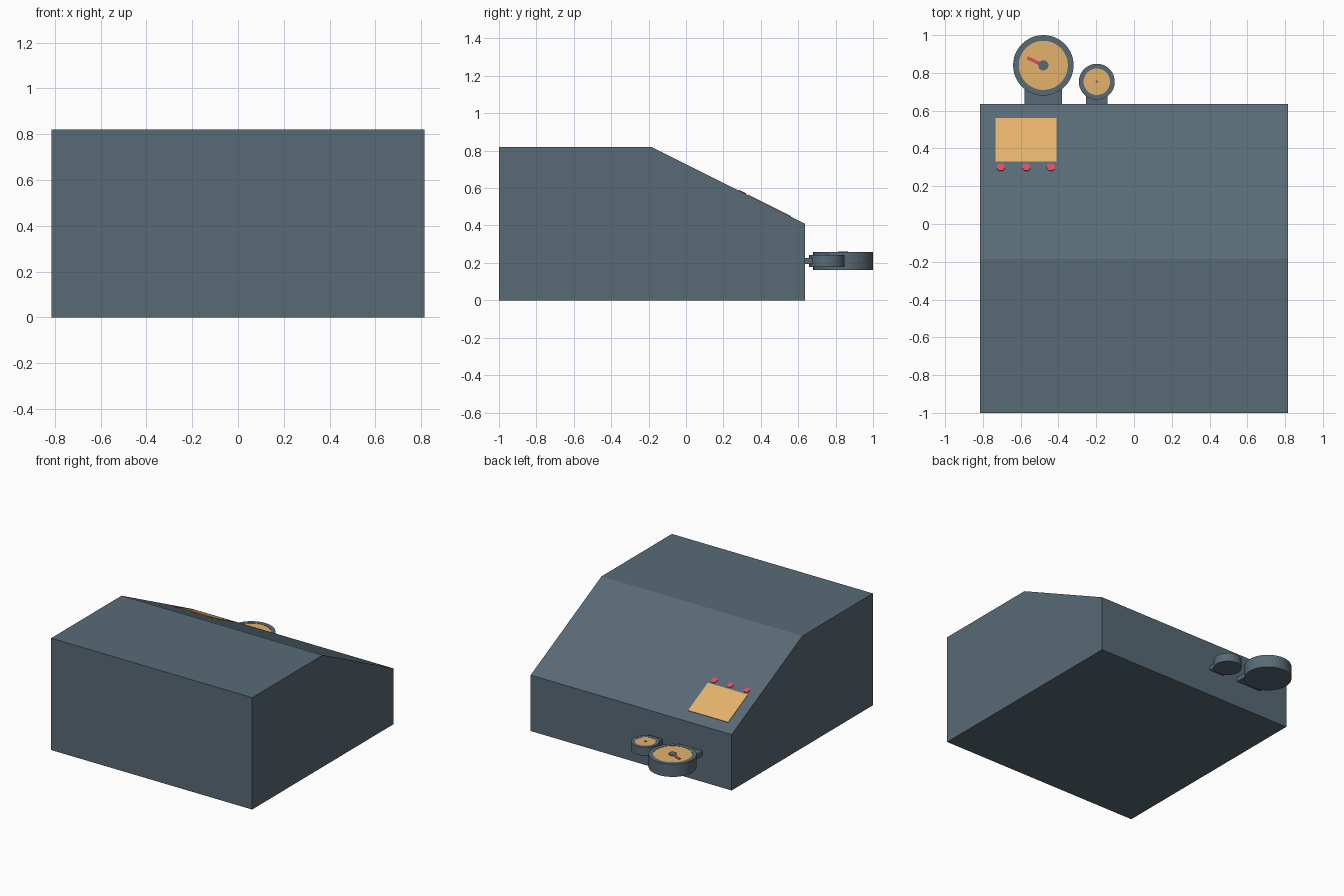
import bpy, bmesh, math
from mathutils import Matrix, Vector

if "Cube" in bpy.data.objects:
    bpy.data.objects.remove(bpy.data.objects["Cube"])


def material(name, rgb):
    m = bpy.data.materials.new(name)
    lin = [(c / 255 / 12.92) if c < 10 else ((c / 255 + 0.055) / 1.055) ** 2.4 for c in rgb]
    m.diffuse_color = (*lin, 1)
    m.use_nodes = True
    m.node_tree.nodes["Principled BSDF"].inputs["Base Color"].default_value = m.diffuse_color
    return m


SLATE = material("slate", (88, 106, 118))
AMBER = material("amber", (228, 178, 106))
RED = material("red", (222, 76, 100))


def finish(name, bm, mat, smooth=False):
    bmesh.ops.recalc_face_normals(bm, faces=bm.faces)
    me = bpy.data.meshes.new(name)
    bm.to_mesh(me)
    bm.free()
    ob = bpy.data.objects.new(name, me)
    bpy.context.collection.objects.link(ob)
    me.materials.append(mat)
    if smooth:
        bpy.context.view_layer.objects.active = ob
        ob.select_set(True)
        bpy.ops.object.shade_smooth_by_angle(angle=math.radians(35))
        ob.select_set(False)
    return ob


def box(name, center, size, mat, rot=Matrix()):
    bm = bmesh.new()
    m = Matrix.Translation(center) @ rot @ Matrix.Diagonal((*size, 1))
    bmesh.ops.create_cube(bm, size=1, matrix=m)
    return finish(name, bm, mat)


def disc(name, center, r, h, mat, rot=Matrix(), seg=32):
    bm = bmesh.new()
    bmesh.ops.create_cone(bm, cap_ends=True, segments=seg, radius1=r, radius2=r,
                          depth=h, matrix=Matrix.Translation(center) @ rot)
    return finish(name, bm, mat)


def case(name, x, y, z0, z1, r, r_in, lip, seg=48):
    # round housing with a raised rim, lathed from a half profile
    bm = bmesh.new()
    prof = [(r, z0), (r, z1), (r_in, z1), (r_in, z1 - lip)]
    rings = [[bm.verts.new((x + a * math.cos(t), y + a * math.sin(t), b))
              for t in (2 * math.pi * i / seg for i in range(seg))] for a, b in prof]
    for lo, hi in zip(rings, rings[1:]):
        for i in range(seg):
            j = (i + 1) % seg
            bm.faces.new((lo[i], lo[j], hi[j], hi[i]))
    bm.faces.new(rings[0])
    bm.faces.new(rings[-1])
    return finish(name, bm, SLATE)


# Console body: side profile extruded across x
W = 0.815
bm = bmesh.new()
side = [(-1, 0), (0.635, 0), (0.635, 0.41), (-0.185, 0.82), (-1, 0.82)]
face = bm.faces.new([bm.verts.new((-W, y, z)) for y, z in side])
ext = bmesh.ops.extrude_face_region(bm, geom=[face])["geom"]
bmesh.ops.translate(bm, vec=(2 * W, 0, 0), verts=[g for g in ext if isinstance(g, bmesh.types.BMVert)])
finish("console_body", bm, SLATE)

# Screen and buttons lying on the slope
tilt = math.atan2(-0.41, 0.82)
slope = Matrix.Rotation(tilt, 4, 'X')


def on_slope(x, y):
    return Vector((x, y, 0.41 + (0.635 - y) * 0.5))


box("screen", on_slope(-0.572, 0.445), (0.325, 0.23 / math.cos(tilt), 0.008), AMBER, slope)
for i, x in enumerate((-0.705, -0.57, -0.44)):
    disc(f"button_{i + 1}", on_slope(x, 0.30), 0.022, 0.009, RED, slope, 16)

# Two round gauges on brackets behind the body
for name, x, y, r, r_in, hz, w in (("large", -0.48, 0.84, 0.16, 0.13, 0.047, 0.2),
                                   ("small", -0.197, 0.753, 0.095, 0.07, 0.031, 0.115)):
    case(f"{name}_gauge_case", x, y, 0.21 - hz, 0.21 + hz, r, r_in, 0.005)
    disc(f"{name}_gauge_dial", (x, y, 0.21 + hz - 0.004), r_in, 0.004, AMBER, seg=48)
    box(f"{name}_gauge_bracket", (x, (0.63 + y) / 2, 0.21), (w, y - 0.63, 0.034), SLATE)

# Hubs and needle
top = 0.21 + 0.047
disc("large_gauge_hub", (-0.48, 0.84, top), 0.027, 0.008, SLATE)
disc("small_gauge_hub", (-0.197, 0.753, 0.241), 0.01, 0.006, SLATE, seg=3)
box("gauge_needle", (-0.522, 0.86, top), (0.095, 0.018, 0.005), RED,
    Matrix.Rotation(math.radians(-25), 4, 'Z'))
